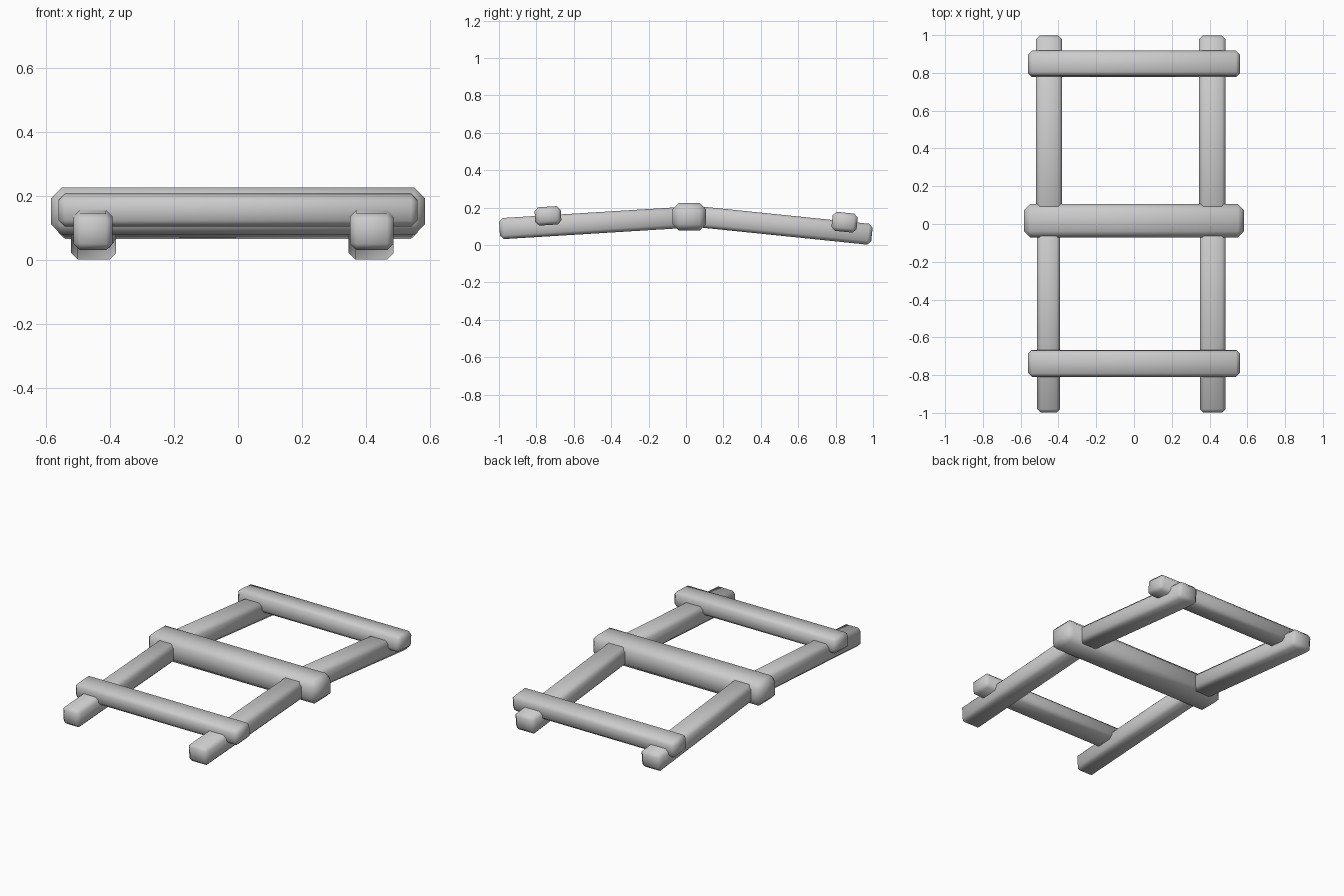
import bpy
import bmesh
from math import atan2, radians
from mathutils import Matrix, Vector

cube = bpy.data.objects.get("Cube")
if cube:
    bpy.data.objects.remove(cube, do_unlink=True)

grey = bpy.data.materials.new("plain grey")
grey.use_nodes = True
colour = (0.6, 0.6, 0.6, 1)
grey.diffuse_color = colour
grey.node_tree.nodes["Principled BSDF"].inputs["Base Color"].default_value = colour


def beam(name, centre, size, tilt, chamfer):
    """Chamfered, softly shaded timber, tilted about x."""
    bm = bmesh.new()
    bmesh.ops.create_cube(bm, size=1)
    bmesh.ops.scale(bm, vec=size, verts=bm.verts)
    bmesh.ops.bevel(bm, geom=bm.edges[:], offset=chamfer, segments=1,
                    affect='EDGES', profile=0.5)
    bm.transform(Matrix.Translation(centre) @ Matrix.Rotation(tilt, 4, 'X'))
    mesh = bpy.data.meshes.new(name)
    bm.to_mesh(mesh)
    bm.free()
    mesh.materials.append(grey)
    obj = bpy.data.objects.new(name, mesh)
    bpy.context.collection.objects.link(obj)
    bpy.ops.object.select_all(action='DESELECT')
    obj.select_set(True)
    bpy.context.view_layer.objects.active = obj
    bpy.ops.object.shade_smooth_by_angle(angle=radians(60))


def rail(name, x, width, height, start, end):
    """Side rail running between two (y, z) points."""
    a, b = Vector((x, *start)), Vector((x, *end))
    d = b - a
    beam(name, (a + b) / 2, (width, d.length, height), atan2(d.z, d.y), 0.02)


# Side rails, sloping down from the middle to both ends
for side, x_front, w_front, x_back in (("left", 0.417, 0.136, 0.415),
                                       ("right", -0.452, 0.122, -0.45)):
    rail(side + "_front_rail", x_front, w_front, 0.113, (-0.997, 0.087), (0.03, 0.15))
    rail(side + "_back_rail", x_back, 0.14, 0.112, (0.0, 0.158), (0.994, 0.056))

# Cross bars
beam("middle_crossbar", (0, 0.017, 0.152), (1.166, 0.178, 0.147), 0, 0.033)
beam("front_crossbar", (0, -0.738, 0.156), (1.12, 0.14, 0.098), 0.06, 0.02)
beam("back_crossbar", (0, 0.848, 0.122), (1.12, 0.135, 0.102), -0.1, 0.02)
